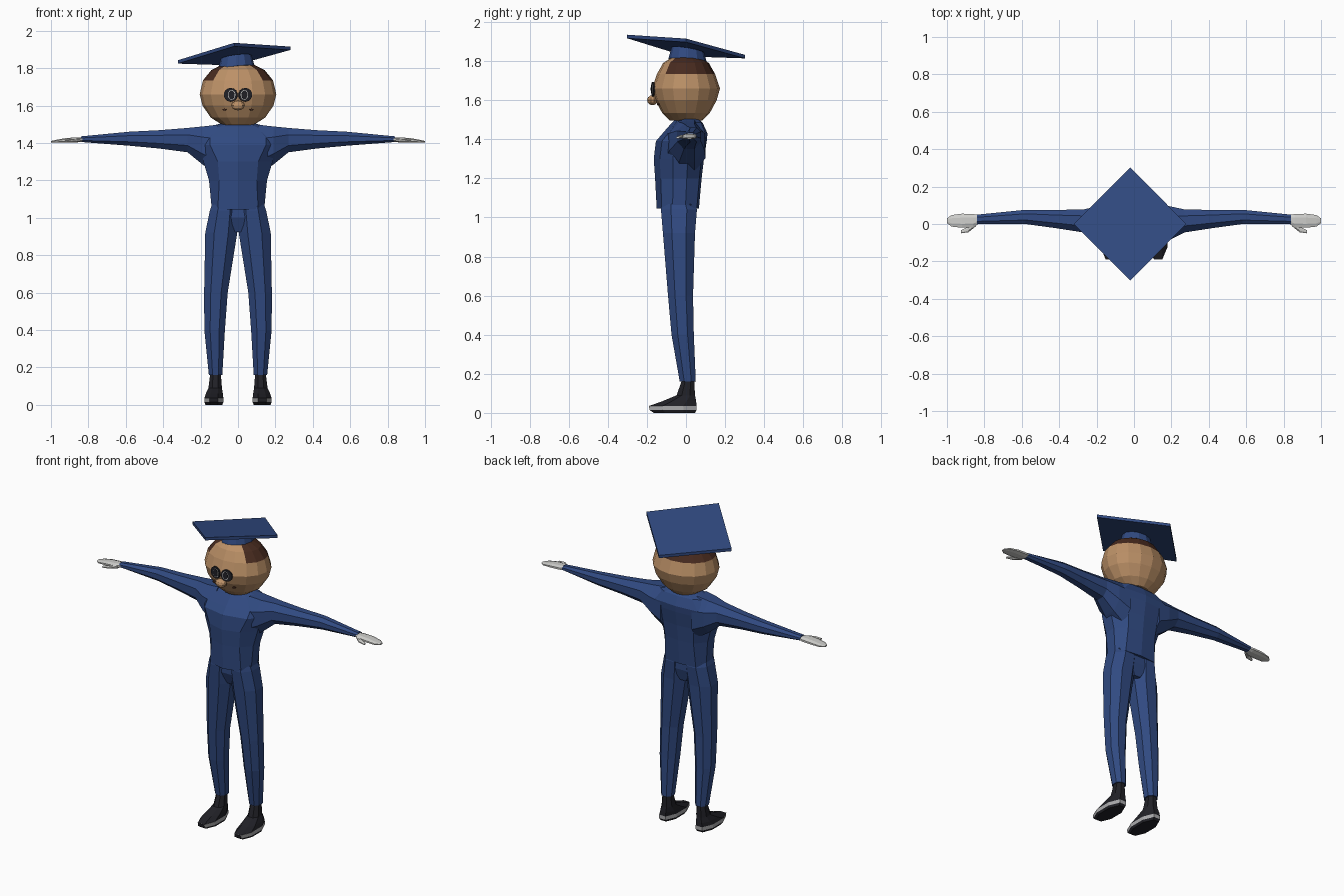
import bpy, bmesh, math
from mathutils import Vector, Matrix

if "Cube" in bpy.data.objects:
    bpy.data.objects.remove(bpy.data.objects["Cube"])


def material(name, rgb):
    m = bpy.data.materials.new(name)
    m.diffuse_color = (*rgb, 1)
    m.use_nodes = True
    m.node_tree.nodes["Principled BSDF"].inputs["Base Color"].default_value = m.diffuse_color
    return m


BLUE = material("navy cloth", (0.03, 0.068, 0.22))
SKIN = material("tan skin", (0.50, 0.28, 0.135))
HAIR = material("dark brown hair", (0.065, 0.024, 0.014))
BLACK = material("black", (0.015, 0.015, 0.02))
PALE = material("pale grey", (0.62, 0.62, 0.60))
GREY = material("sole grey", (0.40, 0.40, 0.41))


def finish(name, bm, *mats, rule=None):
    bmesh.ops.recalc_face_normals(bm, faces=bm.faces)
    bm.normal_update()
    if rule:
        for f in bm.faces:
            f.material_index = rule(f.calc_center_median(), f.normal)
    me = bpy.data.meshes.new(name)
    bm.to_mesh(me)
    bm.free()
    for m in mats:
        me.materials.append(m)
    ob = bpy.data.objects.new(name, me)
    bpy.context.collection.objects.link(ob)
    return ob


def loft(name, rings, *mats, rule=None):
    """Skin a list of equal-length point rings and cap both ends."""
    bm = bmesh.new()
    vs = [[bm.verts.new(p) for p in r] for r in rings]
    n = len(vs[0])
    for a, b in zip(vs, vs[1:]):
        for i in range(n):
            j = (i + 1) % n
            bm.faces.new((a[i], a[j], b[j], b[i]))
    bm.faces.new(vs[0])
    bm.faces.new(vs[-1])
    return finish(name, bm, *mats, rule=rule)


def mirrored(name, rings, *mats, rule=None):
    for side, s in (("left", 1), ("right", -1)):
        loft(f"{side}_{name}", [[(s * x, y, z) for x, y, z in r] for r in rings],
             *mats, rule=rule)


def oval(cx, cy, rx, ry, n, start=0.0):
    return [(cx + rx * math.sin(start + math.tau * i / n),
             cy - ry * math.cos(start + math.tau * i / n)) for i in range(n)]


def chamfered(x0, x1, y0, y1, k=0.28):
    """Eight-sided box section with cut corners."""
    dx, dy = (x1 - x0) * k, (y1 - y0) * k
    return [(x0 + dx, y0), (x1 - dx, y0), (x1, y0 + dy), (x1, y1 - dy),
            (x1 - dx, y1), (x0 + dx, y1), (x0, y1 - dy), (x0, y0 + dy)]


# Head: faceted ball with hair on the top, sides and back
head = [(1.497, .085, .085), (1.535, .145, .122), (1.60, .190, .157), (1.66, .205, .174),
        (1.735, .187, .148), (1.79, .142, .117), (1.825, .070, .065)]


def hair_rule(c, n):
    return int(c.z > 1.735 and not (c.y < 0 and abs(c.x) < -1.15 * c.y))


loft("head", [[(x, y, z) for x, y in oval(0, 0, rx, ry, 16)] for z, rx, ry in head],
     SKIN, HAIR, rule=hair_rule)


# Face details
def plate(name, x, y, z, rx, rz, turn, mat):
    bm = bmesh.new()
    bmesh.ops.create_cone(bm, cap_ends=True, segments=14, radius1=1, radius2=1, depth=1)
    m = (Matrix.Translation((x, y, z)) @ Matrix.Rotation(turn, 4, 'Z')
         @ Matrix.Rotation(math.pi / 2, 4, 'X') @ Matrix.Diagonal((rx, rz, .008, 1)))
    bm.transform(m)
    finish(name, bm, mat)


for side, s in (("left", 1), ("right", -1)):
    t = s * .16
    plate(f"{side}_eye_rim", s * .039, -.169, 1.657, .037, .037, t, BLACK)
    plate(f"{side}_eye_white", s * .033, -.172, 1.657, .020, .027, t, PALE)
    plate(f"{side}_pupil", s * .034, -.174, 1.657, .016, .024, t, BLACK)
    plate(f"{side}_mouth_corner", s * .072, -.141, 1.578, .010, .005, s * .3, HAIR)

bm = bmesh.new()
bmesh.ops.create_uvsphere(bm, u_segments=10, v_segments=6, radius=1)
bm.transform(Matrix.Translation((0, -.172, 1.6)) @ Matrix.Diagonal((.037, .027, .026, 1)))
finish("nose", bm, SKIN)

# Tilted cap: square board over a round band
board = [Vector((-.322, 0, 1.842)), Vector((-.02, -.302, 1.935)),
         Vector((.28, 0, 1.915)), Vector((-.02, .302, 1.832))]
loft("cap_board", [board, [p - Vector((0, 0, .018)) for p in board]], BLUE)


def cap_ring(h, r):
    return [(x - .01, y, 1.872 + h + .12 * x - .17 * y) for x, y in oval(0, .01, r, r, 12)]


loft("cap_band", [cap_ring(-.075, .10), cap_ring(-.012, .083)], BLUE)

# Torso: (height, half width, front panel half width, front y, back y)
torso = [(1.045, .140, .108, -.150, .066), (1.20, .155, .100, -.158, .080),
         (1.30, .185, .108, -.165, .092), (1.39, .200, .150, -.154, .106),
         (1.43, .200, .150, -.120, .110), (1.485, .170, .100, -.072, .085),
         (1.513, .050, .035, -.045, .055)]
rings = []
for z, w, p, f, b in torso:
    m, d = (f + b) / 2, (b - f)
    right = [(p, f + .12 * d), (w, m - .12 * d), (w, m + .18 * d), (p, b - .05 * d)]
    rings.append([(x, y, z) for x, y in
                  [(0, f)] + right + [(0, b)] + [(-x, y) for x, y in reversed(right)]])
loft("torso", rings, BLUE)

# Sleeves: (x, front y, back y, bottom z, top z)
sleeve = [(.11, -.10, .10, 1.23, 1.497), (.19, -.085, .095, 1.285, 1.488),
          (.27, -.045, .078, 1.35, 1.480), (.42, -.022, .075, 1.37, 1.468),
          (.58, 0, .076, 1.385, 1.460), (.84, 0, .05, 1.405, 1.435)]
mirrored("sleeve", [[(x, y, z) for y, z in chamfered(f, b, lo, hi)]
                    for x, f, b, lo, hi in sleeve], BLUE)

# Hands and thumbs
hand = [(.825, .004, .046, 1.408, 1.430), (.86, -.018, .054, 1.403, 1.430),
        (.92, -.020, .055, 1.402, 1.426), (.975, -.014, .048, 1.401, 1.416),
        (1.0, .005, .030, 1.402, 1.410)]
mirrored("hand", [[(x, y, z) for y, z in chamfered(f, b, lo, hi)]
                  for x, f, b, lo, hi in hand], PALE)
thumb = [(.845, -.012, .010, 1.404, 1.424), (.885, -.044, -.014, 1.403, 1.420),
         (.925, -.050, -.034, 1.403, 1.413)]
mirrored("thumb", [[(x, y, z) for y, z in chamfered(f, b, lo, hi)]
                   for x, f, b, lo, hi in thumb], PALE)

# Trouser legs: (z, inner x, outer x, front y, back y)
leg = [(1.07, .0, .140, -.125, .045), (1.04, .0, .150, -.128, .056),
       (.92, .004, .175, -.118, .046), (.60, .055, .181, -.092, .036),
       (.40, .070, .180, -.074, .040), (.16, .084, .156, -.032, .050)]
mirrored("trouser_leg", [[(x, y, z) for x, y in chamfered(a, c, f, b)]
                         for z, a, c, f, b in leg], BLUE)

# Pelvis bridging the legs
pelvis = [(1.07, .13, -.115, .050), (1.0, .09, -.115, .050), (.925, .03, -.085, .030)]
loft("pelvis", [[(x, y, z) for x, y in chamfered(-w, w, f, b, .15)]
                for z, w, f, b in pelvis], BLUE)

# Shoes: black uppers on a grey-sided sole
upper = [(.170, .092, .148, -.020, .042), (.09, .086, .158, -.048, .046),
         (.060, .081, .172, -.120, .052), (.035, .078, .180, -.190, .054)]
mirrored("shoe", [[(x, y, z) for x, y in chamfered(a, c, f, b)]
                  for z, a, c, f, b in upper], BLACK)
sole = [(.036, .078, .180, -.190, .054), (.014, .078, .180, -.186, .054),
        (0, .084, .174, -.165, .046)]
mirrored("sole", [[(x, y, z) for x, y in chamfered(a, c, f, b)]
                  for z, a, c, f, b in sole], GREY, BLACK,
         rule=lambda c, n: int(n.z < -.3 or c.y < -.16))
